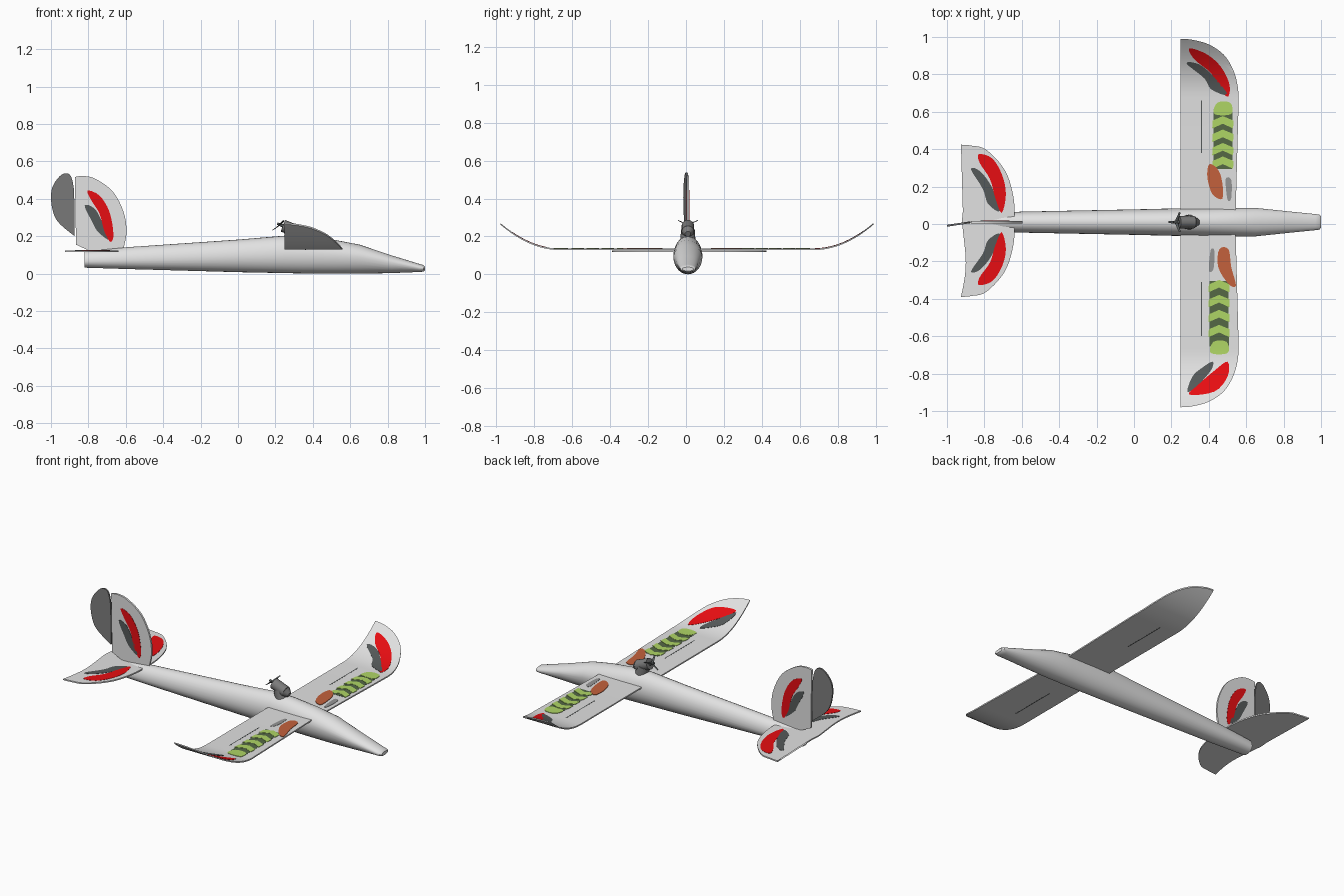
import bpy, bmesh, math
from mathutils import Vector, Matrix

if "Cube" in bpy.data.objects:
    bpy.data.objects.remove(bpy.data.objects["Cube"])


def material(name, r, g, b):
    m = bpy.data.materials.new(name)
    m.diffuse_color = (r, g, b, 1)
    m.use_nodes = True
    m.node_tree.nodes["Principled BSDF"].inputs["Base Color"].default_value = m.diffuse_color
    return m


WHITE = material("foam white", 0.76, 0.76, 0.76)
GREY = material("rudder grey", 0.2, 0.2, 0.2)
DARK = material("dark grey", 0.09, 0.1, 0.1)
RED = material("red", 0.8, 0.004, 0.006)
GREEN = material("light green", 0.43, 0.67, 0.13)
DGREEN = material("dark green", 0.09, 0.14, 0.06)
RUST = material("rust orange", 0.55, 0.12, 0.045)
MID = material("mid grey", 0.3, 0.3, 0.3)


def finish(name, bm, mat):
    bmesh.ops.recalc_face_normals(bm, faces=bm.faces)
    me = bpy.data.meshes.new(name)
    bm.to_mesh(me)
    bm.free()
    ob = bpy.data.objects.new(name, me)
    me.materials.append(mat)
    bpy.context.collection.objects.link(ob)
    bpy.ops.object.select_all(action='DESELECT')
    bpy.context.view_layer.objects.active = ob
    ob.select_set(True)
    bpy.ops.object.shade_smooth_by_angle(angle=math.radians(35))
    return ob


def spline(pts, closed=False, n=5):
    """Smooth curve through 2D points."""
    P = [Vector(p) for p in pts]
    P = [P[-1]] + P + P[:2] if closed else [P[0]] + P + [P[-1]]
    out = []
    for a, b, c, d in zip(P, P[1:], P[2:], P[3:]):
        for i in range(n):
            t = i / n
            out.append(0.5 * (2 * b + (c - a) * t + (2 * a - 5 * b + 4 * c - d) * t * t
                              + (3 * b - a - 3 * c + d) * t ** 3))
    if not closed:
        out.append(P[-1])
    return [tuple(p) for p in out]


def wing_place(x, y, h):
    """Flat centre panel with upswept tips."""
    k = max(0, abs(y - 0.005) - 0.67) / 0.315
    return (x, y, 0.132 + 0.135 * k * k + h)


def stab_place(x, y, h):
    return (x, y, 0.121 + h)


def fin_place(x, z, h):
    return (x, 0.01 + h, z)


def rudder_place(x, z, h):
    return (x, 0.01 + (x + 0.87) * 0.15 + h, z)


def plate(name, outline, mat, place, lo, hi):
    """Thin plate from a 2D outline, bent onto a surface by place()."""
    bm = bmesh.new()
    f = bm.faces.new([bm.verts.new((p[0], p[1], lo)) for p in outline])
    bmesh.ops.triangulate(bm, faces=[f])
    if place is wing_place:
        for s in (-1, 1):
            for i in range(11):
                bmesh.ops.bisect_plane(bm, geom=bm.verts[:] + bm.edges[:] + bm.faces[:],
                                       plane_co=(0, 0.005 + s * (0.67 + 0.03 * i), 0), plane_no=(0, 1, 0))
    ext = bmesh.ops.extrude_face_region(bm, geom=bm.faces[:])
    for v in ext["geom"]:
        if isinstance(v, bmesh.types.BMVert):
            v.co.z = hi
    for v in bm.verts:
        v.co = place(*v.co)
    return finish(name, bm, mat)


# Fuselage: egg-shaped sections (x, bottom, widest height, top, half width)
stations = [(-0.82, 0.032, 0.066, 0.12, 0.046), (-0.6, 0.025, 0.072, 0.141, 0.056),
            (0.0, 0.008, 0.092, 0.182, 0.068), (0.25, 0.003, 0.1, 0.203, 0.074),
            (0.36, 0.001, 0.1, 0.199, 0.076), (0.52, 0.0, 0.097, 0.18, 0.077),
            (0.65, 0.0, 0.09, 0.155, 0.076), (0.82, 0.003, 0.06, 0.098, 0.058),
            (0.97, 0.009, 0.031, 0.052, 0.043), (0.992, 0.011, 0.029, 0.046, 0.04),
            (1.0, 0.017, 0.028, 0.038, 0.03)]
bm = bmesh.new()
N = 28
rings = []
for x, zb, zm, zt, w in stations:
    ring = []
    for i in range(N):
        a = 2 * math.pi * i / N
        s = math.sin(a)
        ring.append(bm.verts.new((x, 0.01 + w * math.cos(a), zm + s * (zt - zm if s > 0 else zm - zb))))
    rings.append(ring)
for r, q in zip(rings, rings[1:]):
    for i in range(N):
        bm.faces.new((r[i], r[(i + 1) % N], q[(i + 1) % N], q[i]))
bm.faces.new(rings[0])
bm.faces.new(rings[-1])
finish("fuselage", bm, WHITE)

# Main wing
tip = spline([(0.56, 0.67), (0.553, 0.74), (0.53, 0.82), (0.48, 0.9), (0.4, 0.955), (0.31, 0.98), (0.248, 0.985)])
right = [(0.542, 0)] + tip
plate("wing", [(x, y + 0.005) for x, y in right] + [(x, 0.005 - y) for x, y in reversed(right[1:])],
      WHITE, wing_place, -0.004, 0.004)

# Tailplane
half = spline([(-0.637, 0), (-0.645, 0.13), (-0.69, 0.27), (-0.79, 0.38), (-0.87, 0.402), (-0.925, 0.407)])
back = spline([(-0.925, 0.407), (-0.905, 0.3), (-0.9, 0.2), (-0.915, 0.05), (-0.92, 0)])
half = half + back[1:]
plate("tailplane", [(x, y + 0.017) for x, y in half] + [(x, 0.017 - y) for x, y in reversed(half[1:-1])],
      WHITE, stab_place, -0.004, 0.004)

# Fin and rudder
plate("fin", spline([(-0.872, 0.517), (-0.83, 0.522), (-0.765, 0.508), (-0.67, 0.44), (-0.612, 0.33),
                     (-0.596, 0.225), (-0.612, 0.135)]) + [(-0.63, 0.12), (-0.79, 0.12), (-0.866, 0.155)],
      WHITE, fin_place, -0.006, 0.006)
plate("rudder", spline([(-0.873, 0.2), (-0.965, 0.28), (-0.997, 0.37), (-0.993, 0.46), (-0.945, 0.528),
                        (-0.9, 0.53), (-0.88, 0.47), (-0.875, 0.38), (-0.873, 0.2)])[:-1],
      GREY, rudder_place, -0.005, 0.005)


def decal(name, pts, mat, place, h=0.004, t=0.0015):
    plate(name, spline(pts, True, 4), mat, place, h, h + t)


# Painted feathers on the fin, both sides
fin_red = [(-0.805, 0.444), (-0.74, 0.417), (-0.687, 0.33), (-0.666, 0.21), (-0.682, 0.17),
           (-0.714, 0.225), (-0.74, 0.32), (-0.783, 0.39)]
fin_dark = [(-0.82, 0.364), (-0.767, 0.348), (-0.725, 0.273), (-0.69, 0.182), (-0.75, 0.225), (-0.78, 0.278)]
for side, h in (("front", -0.0075), ("rear", 0.006)):
    decal("fin_red_" + side, fin_red, RED, fin_place, h)
    decal("fin_dark_" + side, fin_dark, DARK, fin_place, h)

# Painted feathers on the tailplane
tail_red = [(-0.83, 0.373), (-0.76, 0.352), (-0.707, 0.267), (-0.685, 0.16), (-0.707, 0.06),
            (-0.74, 0.133), (-0.77, 0.24), (-0.824, 0.325)]
tail_dark = [(-0.872, 0.293), (-0.824, 0.283), (-0.76, 0.197), (-0.717, 0.07), (-0.78, 0.107), (-0.808, 0.187)]
for side, k, o in (("left", 1, 0), ("right", -0.9, 0.01)):
    decal("tail_red_" + side, [(x, y * k + o) for x, y in tail_red], RED, stab_place)
    decal("tail_dark_" + side, [(x, y * k + o) for x, y in tail_dark], DARK, stab_place)

# Painted feathers on the wing tips
decal("tip_red_left", [(0.296, 0.939), (0.39, 0.907), (0.467, 0.837), (0.51, 0.747), (0.504, 0.683),
                       (0.467, 0.71), (0.413, 0.805), (0.323, 0.88)], RED, wing_place)
decal("tip_dark_left", [(0.28, 0.859), (0.35, 0.853), (0.43, 0.784), (0.5, 0.69), (0.413, 0.72),
                        (0.376, 0.779)], DARK, wing_place)
decal("tip_red_right", [(0.5, -0.736), (0.5, -0.816), (0.43, -0.896), (0.295, -0.912), (0.35, -0.853),
                        (0.43, -0.784)], RED, wing_place)
decal("tip_dark_right", [(0.42, -0.736), (0.413, -0.78), (0.35, -0.853), (0.285, -0.9), (0.312, -0.816),
                         (0.365, -0.768)], DARK, wing_place)

# Green chevron strips, rust and grey patches, aileron slots
for side, cx, y0, step in (("left", 0.475, 0.325, 0.072), ("right", 0.455, -0.335, -0.08)):
    s = 1 if step > 0 else -1
    y1 = y0 + 4 * step
    plate("strip_" + side, [(cx - 0.05, y0 - s * 0.03), (cx + 0.05, y0 - s * 0.03), (cx + 0.052, y1), (cx - 0.05, y1)],
          DGREEN, wing_place, 0.004, 0.005)
    for i in range(4):
        y = y0 + i * step
        plate(f"chevron_{side}_{i}", [(cx - 0.057, y - 0.03), (cx, y - 0.005), (cx + 0.055, y - 0.03),
                                      (cx + 0.057, y + 0.012), (cx, y + 0.036), (cx - 0.055, y + 0.012)],
              GREEN, wing_place, 0.004, 0.0065)
    y = y1 + s * 0.005
    decal("strip_end_" + side, [(cx - 0.045, y - 0.03), (cx + 0.045, y - 0.03), (cx + 0.04, y + 0.03),
                                (cx - 0.03, y + 0.03)], GREEN, wing_place, t=0.0025)
decal("rust_left", [(0.403, 0.32), (0.45, 0.29), (0.472, 0.22), (0.472, 0.135), (0.419, 0.16), (0.392, 0.25)],
      RUST, wing_place, t=0.003)
decal("rust_right", [(0.456, -0.135), (0.505, -0.135), (0.52, -0.23), (0.545, -0.33), (0.505, -0.32),
                     (0.45, -0.23)], RUST, wing_place, t=0.003)
decal("grey_left", [(0.49, 0.24), (0.52, 0.235), (0.52, 0.14), (0.5, 0.13)], MID, wing_place)
decal("grey_right", [(0.41, -0.14), (0.43, -0.145), (0.425, -0.24), (0.4, -0.25)], MID, wing_place)
for side, a, b in (("left", 0.38, 0.66), ("right", -0.6, -0.31)):
    plate("aileron_slot_" + side, [(0.358, a), (0.364, a), (0.364, b), (0.358, b)], DARK, wing_place, -0.0045, 0.0045)


# Motor pod leaning back on its pylon
def tube(name, a, b, r1, r2, mat, flat=1.0, n=20):
    a, b = Vector(a), Vector(b)
    bm = bmesh.new()
    rot = (b - a).to_track_quat('Z', 'Y').to_matrix().to_4x4()
    bmesh.ops.create_cone(bm, cap_ends=True, segments=n, radius1=r1, radius2=r2, depth=(b - a).length,
                          matrix=Matrix.Translation((a + b) / 2) @ rot @ Matrix.Diagonal((1, flat, 1, 1)))
    return finish(name, bm, mat)


tube("motor_pylon", (0.295, 0.01, 0.18), (0.28, 0.01, 0.235), 0.04, 0.036, GREY)
tube("motor_pod", (0.32, 0.01, 0.225), (0.24, 0.01, 0.256), 0.033, 0.033, GREY)
tube("motor_pod_nose", (0.32, 0.01, 0.225), (0.345, 0.01, 0.213), 0.033, 0.015, GREY)
tube("propeller_shaft", (0.245, 0.01, 0.254), (0.21, 0.01, 0.268), 0.01, 0.006, DARK)
hub = Vector((0.225, 0.01, 0.262))
for i, d in enumerate([(0.02, 0.052, 0.022), (0.02, -0.052, 0.022), (-0.04, 0.0, -0.03)]):
    tube(f"propeller_blade_{i}", hub, hub + Vector(d), 0.008, 0.005, DARK, 0.35, 8)
